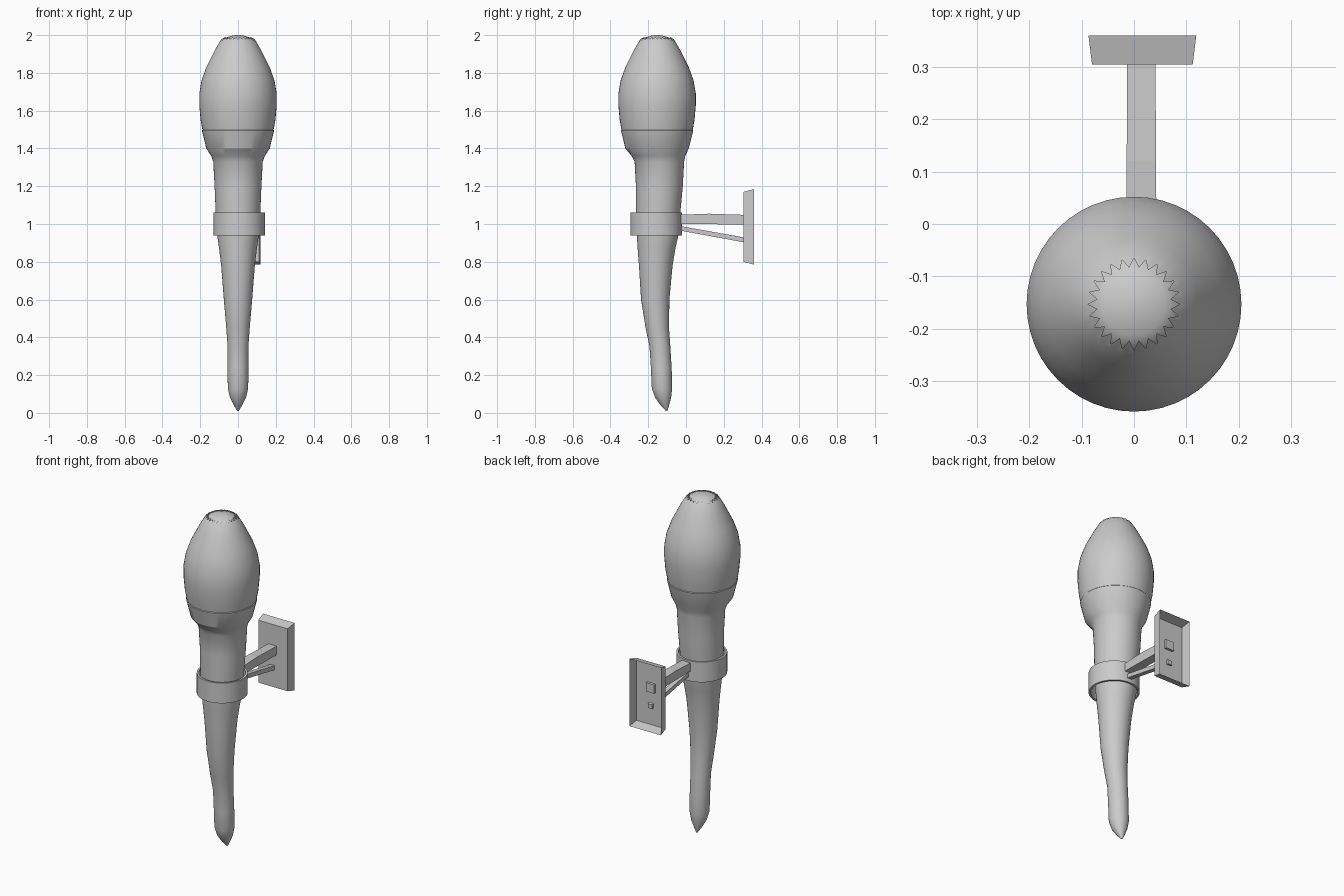
import bpy, bmesh
from math import sin, cos, pi, radians
from mathutils import Vector

if "Cube" in bpy.data.objects:
    bpy.data.objects.remove(bpy.data.objects["Cube"], do_unlink=True)

grey = bpy.data.materials.new("grey")
grey.use_nodes = True
grey.diffuse_color = (0.6, 0.6, 0.6, 1)
grey.node_tree.nodes["Principled BSDF"].inputs["Base Color"].default_value = (0.6, 0.6, 0.6, 1)
SIDES = 48
AXIS_Y = -0.153


def finish(name, bm, smooth=None):
    bmesh.ops.recalc_face_normals(bm, faces=bm.faces)
    mesh = bpy.data.meshes.new(name)
    bm.to_mesh(mesh)
    bm.free()
    mesh.materials.append(grey)
    ob = bpy.data.objects.new(name, mesh)
    bpy.context.collection.objects.link(ob)
    if smooth:
        bpy.ops.object.select_all(action='DESELECT')
        ob.select_set(True)
        bpy.context.view_layer.objects.active = ob
        bpy.ops.object.shade_smooth_by_angle(angle=radians(smooth))
    return ob


def loft(bm, loops, closed=False):
    """Bridge equal-length vertex loops in order."""
    rings = [[bm.verts.new(p) for p in loop] for loop in loops]
    pairs = list(zip(rings, rings[1:])) + ([(rings[-1], rings[0])] if closed else [])
    for a, b in pairs:
        for i in range(len(a)):
            j = (i + 1) % len(a)
            bm.faces.new((a[i], a[j], b[j], b[i]))
    return rings


def circle(z, r, y=AXIS_Y, x=0.0, n=SIDES):
    return [(x + r * cos(2 * pi * i / n), y + r * sin(2 * pi * i / n), z) for i in range(n)]


def rect(cx, cz, w, h, y):
    return [(cx + sx * w / 2, y, cz + sz * h / 2)
            for sx, sz in ((-1, -1), (1, -1), (1, 1), (-1, 1))]


# Crooked handle flaring into the cup: height, radius, centre y
handle = [(0.01, 0.004, -0.102), (0.04, 0.022, -0.112), (0.08, 0.042, -0.121),
          (0.13, 0.054, -0.127), (0.24, 0.055, -0.131), (0.35, 0.055, -0.138),
          (0.45, 0.062, -0.152), (0.60, 0.075, -0.163), (0.78, 0.089, -0.160),
          (0.87, 0.100, -0.156), (0.94, 0.110, -0.150), (1.06, 0.118, -0.148),
          (1.20, 0.124, -0.141), (1.33, 0.131, -0.141), (1.36, 0.142, -0.146),
          (1.40, 0.168, -0.153), (1.495, 0.191, -0.153), (1.50, 0.187, -0.153)]
bm = bmesh.new()
rings = loft(bm, [circle(z, r, y) for z, r, y in handle])
bm.faces.new(rings[0])
bm.faces.new(rings[-1])
finish("handle", bm, 25)

# Globe with a saw-toothed opening at the crown
globe = [(1.48, 0.185), (1.55, 0.198), (1.63, 0.205), (1.69, 0.205), (1.76, 0.193),
         (1.83, 0.168), (1.92, 0.123), (1.965, 0.097)]
bm = bmesh.new()
teeth = []
for i, (x, y, z) in enumerate(circle(1.986, 1, 0)):
    r = 0.07 if i % 2 else 0.088
    teeth.append((x * r, y * r + AXIS_Y, 1.989 if i % 2 else 1.979))
inner = [(x, y, z - 0.02) for x, y, z in teeth]
loft(bm, [circle(z, r) for z, r in globe] + [teeth, inner])
finish("globe", bm, 35)

# Domed light inside the opening
bm = bmesh.new()
rings = loft(bm, [circle(z, r) for z, r in
                  ((1.955, 0.094), (1.977, 0.08), (1.988, 0.06), (1.996, 0.035), (2.0, 0.01))])
bm.faces.new(rings[-1])
finish("inner_dome", bm, 40)

# Collar holding the handle
bm = bmesh.new()
loft(bm, [circle(z, r, -0.158, 0.007) for z, r in
          ((0.94, 0.137), (1.06, 0.137), (1.06, 0.126), (0.94, 0.126))], closed=True)
finish("collar", bm, 30)


# Support arms, poking slightly through the wall plate
def arm(name, sections):
    bm = bmesh.new()
    rings = loft(bm, [rect(0.014, z, w, h, y) for y, z, w, h in sections])
    bm.faces.new(rings[0])
    bm.faces.new(rings[-1])
    finish(name, bm)


arm("upper_arm", [(-0.03, 1.025, 0.058, 0.048), (0.12, 1.027, 0.056, 0.055),
                  (0.318, 1.022, 0.054, 0.052)])
arm("lower_arm", [(-0.03, 0.977, 0.028, 0.024), (0.318, 0.914, 0.028, 0.026)])

# Flared wall plate, hollow at the back
bm = bmesh.new()
rings = loft(bm, [rect(0.016, 0.985, 0.206, 0.40, 0.36),
                  rect(0.016, 0.985, 0.192, 0.37, 0.304)])
bm.faces.new(rings[-1])
finish("wall_plate", bm)
